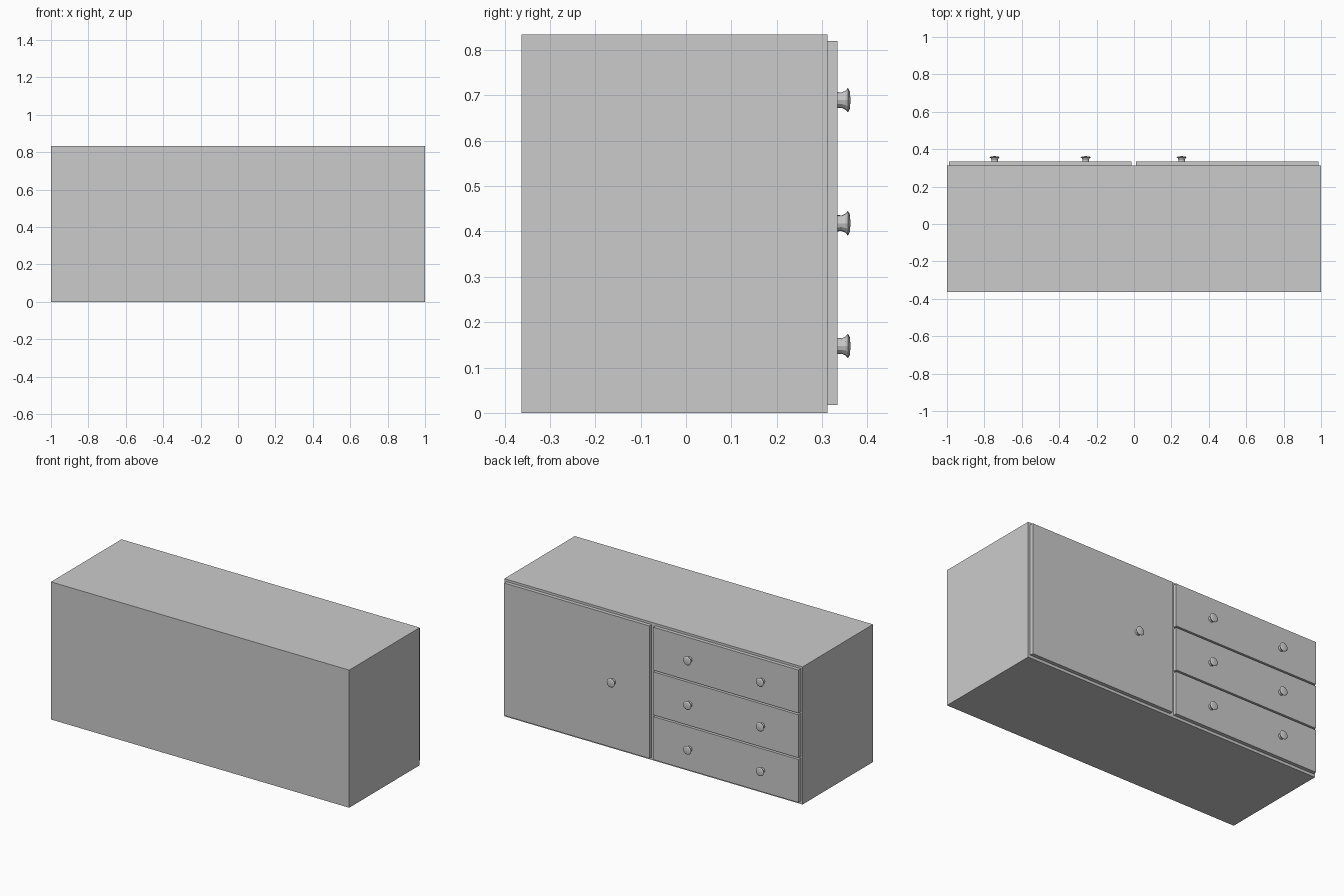
import bpy, bmesh, math

if "Cube" in bpy.data.objects:
    bpy.data.objects.remove(bpy.data.objects["Cube"])


def box(name, x0, x1, y0, y1, z0, z1):
    bm = bmesh.new()
    bmesh.ops.create_cube(bm, size=1)
    for v in bm.verts:
        v.co = ((x0 + x1) / 2 + v.co.x * (x1 - x0),
                (y0 + y1) / 2 + v.co.y * (y1 - y0),
                (z0 + z1) / 2 + v.co.z * (z1 - z0))
    return finish(name, bm)


def finish(name, bm):
    bmesh.ops.recalc_face_normals(bm, faces=bm.faces)
    mesh = bpy.data.meshes.new(name)
    bm.to_mesh(mesh)
    bm.free()
    obj = bpy.data.objects.new(name, mesh)
    bpy.context.collection.objects.link(obj)
    return obj


# Flared knob: (radius, y) rings around the y axis, closed at both ends
KNOB = [(0.018, 0.332), (0.017, 0.343), (0.021, 0.352), (0.027, 0.357), (0.020, 0.361)]
SIDES = 12


def knob(name, x, z):
    bm = bmesh.new()
    rings = []
    for r, y in KNOB:
        rings.append([bm.verts.new((x + r * math.sin(2 * math.pi * i / SIDES), y,
                                    z + r * math.cos(2 * math.pi * i / SIDES)))
                      for i in range(SIDES)])
    for a, b in zip(rings, rings[1:]):
        for i in range(SIDES):
            j = (i + 1) % SIDES
            bm.faces.new((a[i], a[j], b[j], b[i]))
    bm.faces.new(rings[0])
    tip = bm.verts.new((x, 0.363, z))
    for i in range(SIDES):
        bm.faces.new((rings[-1][i], rings[-1][(i + 1) % SIDES], tip))
    finish(name, bm)


BACK, FRONT, PANEL = -0.363, 0.312, 0.334
BOTTOM, TOP, GAP = 0.017, 0.82, 0.01

# Carcass
box("cabinet_body", -1, 1, BACK, FRONT, 0, 0.834)

# Door with one knob
box("door", 0.012, 0.986, FRONT, PANEL, BOTTOM, TOP)
knob("door_knob", 0.255, 0.418)

# Three drawers with two knobs each
height = (TOP - BOTTOM - 2 * GAP) / 3
for n in range(3):
    z = BOTTOM + n * (height + GAP)
    box(f"drawer_{n + 1}", -0.988, -0.014, FRONT, PANEL, z, z + height)
    for side, x in (("outer", -0.745), ("inner", -0.258)):
        knob(f"drawer_{n + 1}_{side}_knob", x, z + height / 2)
